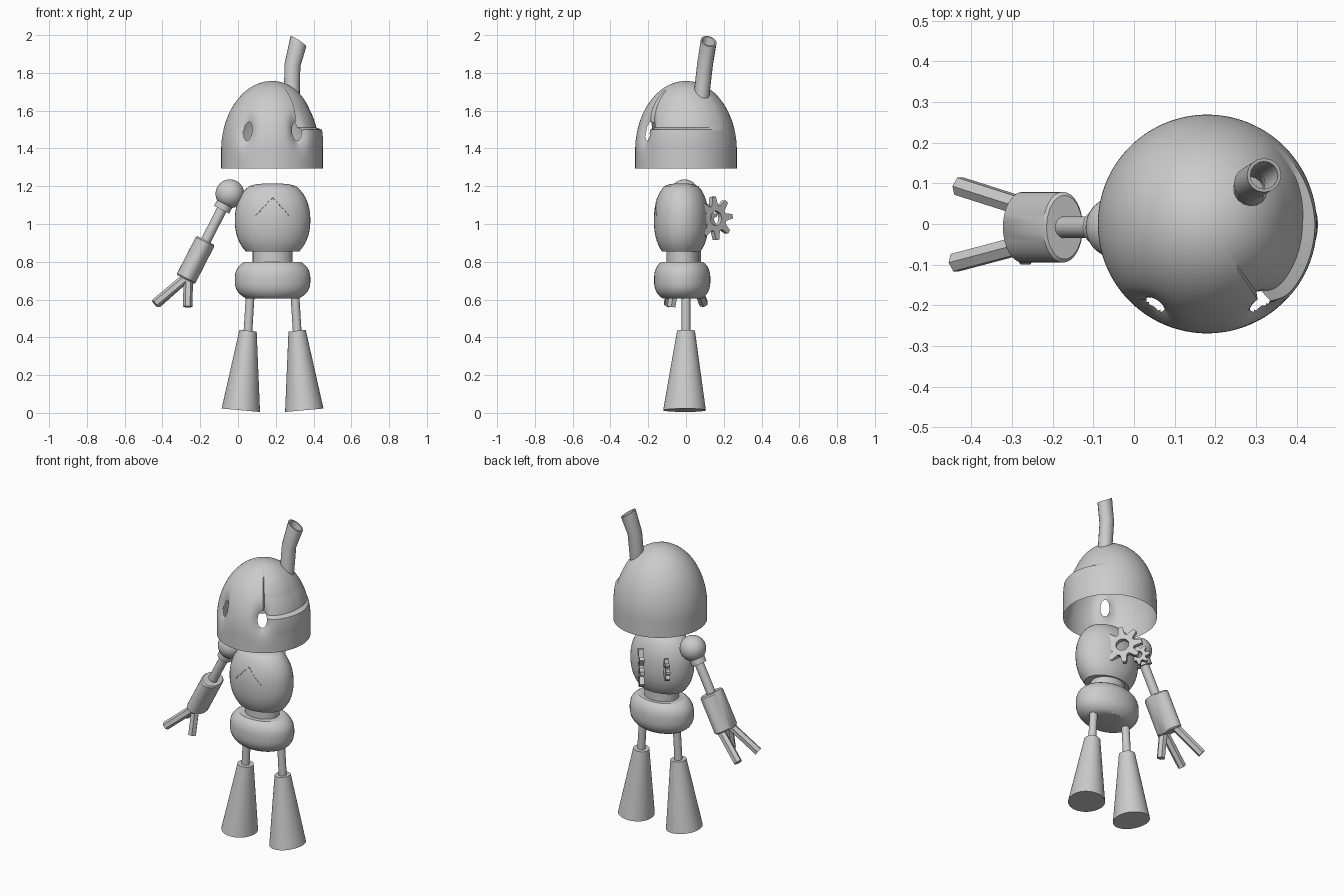
import bpy, bmesh
from math import sin, cos, pi, radians, degrees, atan2, exp
from mathutils import Vector, Matrix

cube = bpy.data.objects.get("Cube")
if cube:
    bpy.data.objects.remove(cube, do_unlink=True)

grey = bpy.data.materials.new("plain grey")
grey.use_nodes = True
grey.diffuse_color = (0.6, 0.6, 0.6, 1)
grey.node_tree.nodes["Principled BSDF"].inputs["Base Color"].default_value = grey.diffuse_color

MID = 0.18  # body centre line in x


def finish(name, bm, angle=35):
    bmesh.ops.remove_doubles(bm, verts=bm.verts, dist=0.0002)
    bmesh.ops.recalc_face_normals(bm, faces=bm.faces)
    mesh = bpy.data.meshes.new(name)
    bm.to_mesh(mesh)
    bm.free()
    mesh.materials.append(grey)
    if angle:
        mesh.shade_smooth()
        mesh.set_sharp_from_angle(angle=radians(angle))
    obj = bpy.data.objects.new(name, mesh)
    bpy.context.collection.objects.link(obj)
    return obj


def loft(bm, rings, caps=True):
    loops = [[bm.verts.new(p) for p in ring] for ring in rings]
    for a, b in zip(loops, loops[1:]):
        for i in range(len(a)):
            j = (i + 1) % len(a)
            bm.faces.new((a[i], a[j], b[j], b[i]))
    if caps:
        bm.faces.new(loops[0])
        bm.faces.new(loops[-1])
    return loops


def frame(origin, axis):
    """Local z runs along the axis, local y stays near world y."""
    z = Vector(axis).normalized()
    x = Vector((0, 1, 0)).cross(z).normalized()
    m = Matrix((x, z.cross(x), z)).transposed().to_4x4()
    return Matrix.Translation(origin) @ m


def lathe(name, profile, origin=(0, 0, 0), axis=(0, 0, 1), sx=1, sy=1, seg=40, angle=35):
    m = frame(origin, axis)
    rings = [[m @ Vector((r * sx * cos(2 * pi * i / seg), r * sy * sin(2 * pi * i / seg), h))
              for i in range(seg)] for r, h in profile]
    bm = bmesh.new()
    loft(bm, rings)
    return finish(name, bm, angle)


def rod(name, a, b, r, r2=None, sx=1, sy=1, seg=24, angle=35):
    d = Vector(b) - Vector(a)
    return lathe(name, [(r, 0), (r2 or r, d.length)], a, d, sx, sy, seg, angle)


def bulge(z, mid, half, power):
    return (1 - (abs(z - mid) / half) ** power) ** (1 / power)


def barrel(lo, hi, mid, half, power, n=18):
    zs = [lo + (hi - lo) * i / n for i in range(n + 1)]
    return [(bulge(z, mid, half, power), z) for z in zs]


# Head: open dome with two eye holes and a sunken panel on its left side
RIM, SHOULDER, TOP, RAD = 1.293, 1.39, 1.757, 0.269
SEAM, EYE_Z = 1.5, 1.49


def eye_dist(az, z):
    return min(((((az - e) / 6.5) ** 2 + ((z - EYE_Z) / 0.05) ** 2) ** 0.5, e) for e in (-123, -57))


def head_point(az, z, r):
    if -55 < az < 50:
        side = min(1, (50 - az) / 50)
        if z > SEAM:
            r -= 0.02 * side * min(1, (TOP - z) / 0.15)
        else:
            r += 0.008 * side * max(0, 1 - (SEAM - z) / 0.1)
    r -= 0.035 * exp(-(eye_dist(az, z)[0] / 1.5) ** 2)
    r = max(r, 0)
    return Vector((MID + r * cos(radians(az)), r * sin(radians(az)), z))


levels = [(RIM + (SHOULDER - RIM) * i / 8, RAD) for i in range(8)]
levels += [(SHOULDER + (TOP - SHOULDER) * sin(t), RAD * cos(t))
           for t in (pi / 2 * i / 52 for i in range(53))]
SEG = 160
bm = bmesh.new()
loft(bm, [[head_point(360 * i / SEG - 180, z, r) for i in range(SEG)] for z, r in levels], False)


def polar(p):
    return degrees(atan2(p.y, p.x - MID)), p.z


holes = [f for f in bm.faces if eye_dist(*polar(f.calc_center_median()))[0] < 1]
rim_verts = {v for f in holes for v in f.verts if any(g not in holes for g in v.link_faces)}
bmesh.ops.delete(bm, geom=holes, context='FACES')
# Pull the ragged hole edges onto clean ovals
for v in rim_verts:
    az, z = polar(v.co)
    d, e = eye_dist(az, z)
    r = Vector((v.co.x - MID, v.co.y)).length
    az, z = e + (az - e) / d, EYE_Z + (z - EYE_Z) / d
    v.co = (MID + r * cos(radians(az)), r * sin(radians(az)), z)
finish("head_shell", bm)

# Bent open pipe on the head
stations = [((0.285, 0.08, 1.66), 0), ((0.288, 0.1, 1.84), 0.15), ((0.32, 0.12, 1.967), 0.65)]
bm = bmesh.new()
for radius in (0.042, 0.034):
    loft(bm, [[Vector(c) + Vector((radius * cos(a), radius * sin(a), -radius * k * (cos(a) + 0.3 * sin(a))))
               for a in (2 * pi * i / 16 for i in range(16))] for c, k in stations], False)
bm.verts.ensure_lookup_table()
for i in range(16):
    j = (i + 1) % 16
    bm.faces.new([bm.verts[k] for k in (32 + i, 32 + j, 80 + j, 80 + i)])
finish("head_pipe", bm)

# Torso, waist and pelvis
TORSO = (1.02, 0.22, 2.2)
lathe("torso", barrel(0.855, 1.2, *TORSO) + [(0.45, 1.21), (0.2, 1.215)],
      (0.183, -0.025, 0), sx=0.2, sy=0.145)
lathe("waist", [(1, 0.78), (1, 0.87)], (0.183, -0.017, 0), sx=0.105, sy=0.087)
lathe("pelvis", barrel(0.605, 0.8, 0.705, 0.12, 2.6), (0.183, -0.02, 0), sx=0.2, sy=0.149)


# Fine dashed chevron on the chest
def chest(x, z):
    f = bulge(z, *TORSO)
    return Vector((x, -0.025 - 0.145 * (f * f - ((x - 0.183) / 0.2) ** 2) ** 0.5, z))


for side in (-1, 1):
    for i in range(6):
        a, b = ((i + k) / 6 for k in (0.1, 0.7))
        rod("chest_dash", *(chest(0.183 + side * 0.093 * t, 1.14 - 0.1 * t) for t in (a, b)), 0.002, seg=6)

# Legs: thin rods into flared boots with a small toe
for name, side in (("right", -1), ("left", 1)):
    def at(offset, z):
        return Vector((0.183 + side * offset, 0, z))
    rod(name + "_leg_rod", at(0.118, 0.63), at(0.131, 0.42), 0.023)
    boot = rod(name + "_boot", at(0.13, 0.435), at(0.168, 0.014), 0.046, 0.102, sy=1.03, seg=40)
    for v in boot.data.vertices:
        if v.co.z < 0.1 and v.co.y < 0:
            v.co.y *= 1.15

# Single right arm
shoulder = Vector((-0.043, -0.008, 1.16))
down = Vector((-0.456, 0, -0.89)).normalized()
ball = [(0.076 * sin(pi * i / 20), -0.076 * cos(pi * i / 20)) for i in range(21)]
lathe("shoulder_ball", ball[1:-1], shoulder)
rod("shoulder_collar", shoulder + down * 0.05, shoulder + down * 0.095, 0.045)
rod("upper_arm", shoulder, shoulder + down * 0.3, 0.027)
lathe("forearm", [(0.9, 0), (1, 0.008), (1, 0.224), (0.9, 0.232)],
      (-0.171, -0.008, 0.913), (-0.106, 0, -0.206), sx=0.055, sy=0.087, seg=32)

# Three six-sided fingers
fingers = {"finger_front": ((-0.27, -0.05, 0.72), (-0.44, -0.095, 0.578)),
           "finger_back": ((-0.27, 0.042, 0.72), (-0.43, 0.093, 0.578)),
           "thumb": ((-0.262, -0.05, 0.73), (-0.267, -0.078, 0.562))}
for name, (a, b) in fingers.items():
    rod(name, a, b, 0.025, seg=6, angle=0)


# Gears on the back
def gear(name, origin, axis, tip, root, bore, thick, teeth):
    m = frame(origin, axis)
    bm = bmesh.new()
    n = teeth * 4
    outline = []
    for i in range(n):
        a = 2 * pi * i / n
        r = tip if i % 4 in (0, 1) else root
        outline.append([m @ Vector((q * cos(a), q * sin(a), h))
                        for q, h in ((r, thick), (r, -thick), (bore, -thick), (bore, thick))])
    loft(bm, outline + outline[:1], False)
    return finish(name, bm, 0)


gear("large_gear", (0.21, 0.15, 1.03), (1, 0.8, 0), 0.115, 0.07, 0.038, 0.014, 8)
gear("small_gear", (0.06, 0.11, 1.04), (1, 1, 0), 0.066, 0.044, 0.022, 0.012, 8)
